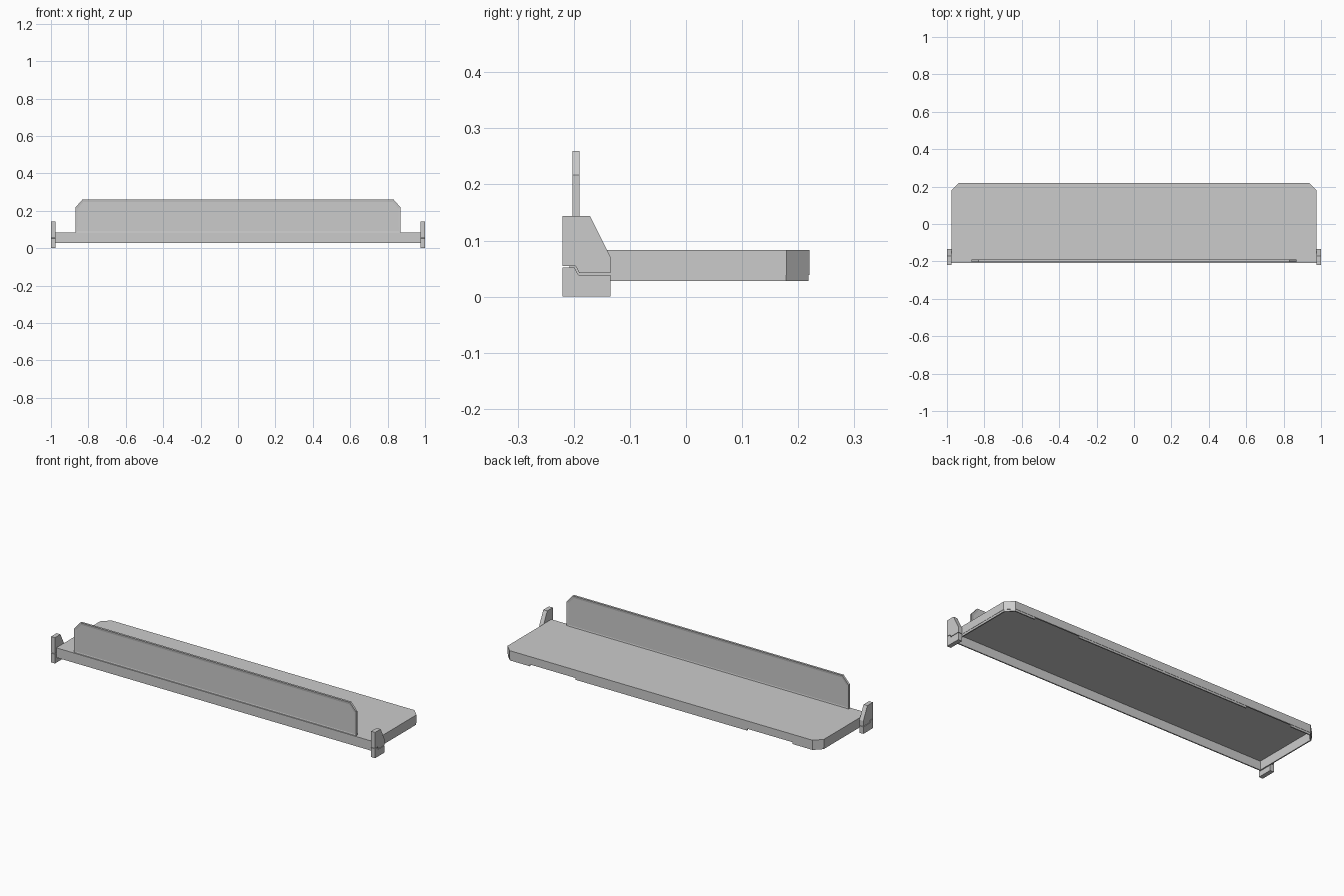
import bpy, bmesh
from mathutils import Vector

if "Cube" in bpy.data.objects:
    bpy.data.objects.remove(bpy.data.objects["Cube"])


def finish(name, bm):
    bmesh.ops.recalc_face_normals(bm, faces=bm.faces)
    mesh = bpy.data.meshes.new(name)
    bm.to_mesh(mesh)
    bm.free()
    ob = bpy.data.objects.new(name, mesh)
    bpy.context.collection.objects.link(ob)
    return ob


def prism(name, pts, axis, lo, hi):
    """Extrude a 2D outline along x, y or z."""
    place = {'x': lambda p, t: (t, p[0], p[1]),
             'y': lambda p, t: (p[0], t, p[1]),
             'z': lambda p, t: (p[0], p[1], t)}[axis]
    bm = bmesh.new()
    a = [bm.verts.new(place(p, lo)) for p in pts]
    b = [bm.verts.new(place(p, hi)) for p in pts]
    bm.faces.new(a)
    bm.faces.new(b)
    for i in range(len(pts)):
        j = (i + 1) % len(pts)
        bm.faces.new((a[i], a[j], b[j], b[i]))
    return finish(name, bm)


def tray_outline(d):
    """Shelf outline inset by d, back corners chamfered."""
    c = 0.041 + d * 0.41 - d   # keeps the chamfer parallel when inset
    x, y0, y1 = 0.976 - d, -0.208 + d, 0.22 - d
    return [(x - c, y1), (x, y1 - c), (x, y0), (-x, y0), (-x, y1 - c), (c - x, y1)]


# Open-bottomed shelf tray: top deck with downturned skirt
top, skirt = 0.083, 0.039
bm = bmesh.new()
rings = [[bm.verts.new((x, y, z)) for x, y in tray_outline(d)]
         for d, z in ((0, top), (0, skirt), (0.008, skirt), (0.008, top - 0.006))]
bm.faces.new(rings[0])
bm.faces.new(rings[3])
for r, s in zip(rings, rings[1:]):
    for i in range(6):
        j = (i + 1) % 6
        bm.faces.new((r[i], r[j], s[j], s[i]))
finish("shelf_tray", bm)

# Bottom lip, stepped in slightly, with two notches along the back
notch = 0.81
outer, inner = tray_outline(0.0015), tray_outline(0.008)
yo, yi = outer[0][1], inner[0][1]
path_out = [(notch, yo)] + outer + [(-notch, yo)]
path_in = [(notch, yi)] + inner + [(-notch, yi)]
prism("skirt_lip", path_out + path_in[::-1], 'z', 0.028, skirt)
prism("back_lip", [(-0.53, yi), (0.53, yi), (0.53, yo), (-0.53, yo)], 'z', 0.028, skirt)

# Upright front panel with a thin raised rim on both faces
w = 0.87
panel = prism("front_panel", [(-w, top - 0.003), (w, top - 0.003), (w, 0.217), (w - 0.038, 0.26),
                              (0.038 - w, 0.26), (-w, 0.217)], 'y', -0.202, -0.19)
bm = bmesh.new()
bm.from_mesh(panel.data)
big = [f for f in bm.faces if abs(f.normal.y) > 0.9]
bmesh.ops.inset_individual(bm, faces=big, thickness=0.014, depth=0)
for f in big:
    bmesh.ops.translate(bm, verts=f.verts[:], vec=Vector(f.normal) * -0.002)
bm.to_mesh(panel.data)
bm.free()

# End brackets: lower foot and upper hook plate with a stepped joint
lower = [(-0.22, 0), (-0.135, 0), (-0.135, 0.039), (-0.192, 0.039), (-0.199, 0.052), (-0.22, 0.052)]
upper = [(-0.22, 0.055), (-0.197, 0.055), (-0.19, 0.042), (-0.135, 0.042),
         (-0.135, 0.072), (-0.171, 0.144), (-0.22, 0.144)]
for side, s in (("right", 1), ("left", -1)):
    lo, hi = sorted((0.976 * s, 1.0 * s))
    prism(side + "_bracket_foot", lower, 'x', lo, hi)
    prism(side + "_bracket_hook", upper, 'x', lo, hi)
